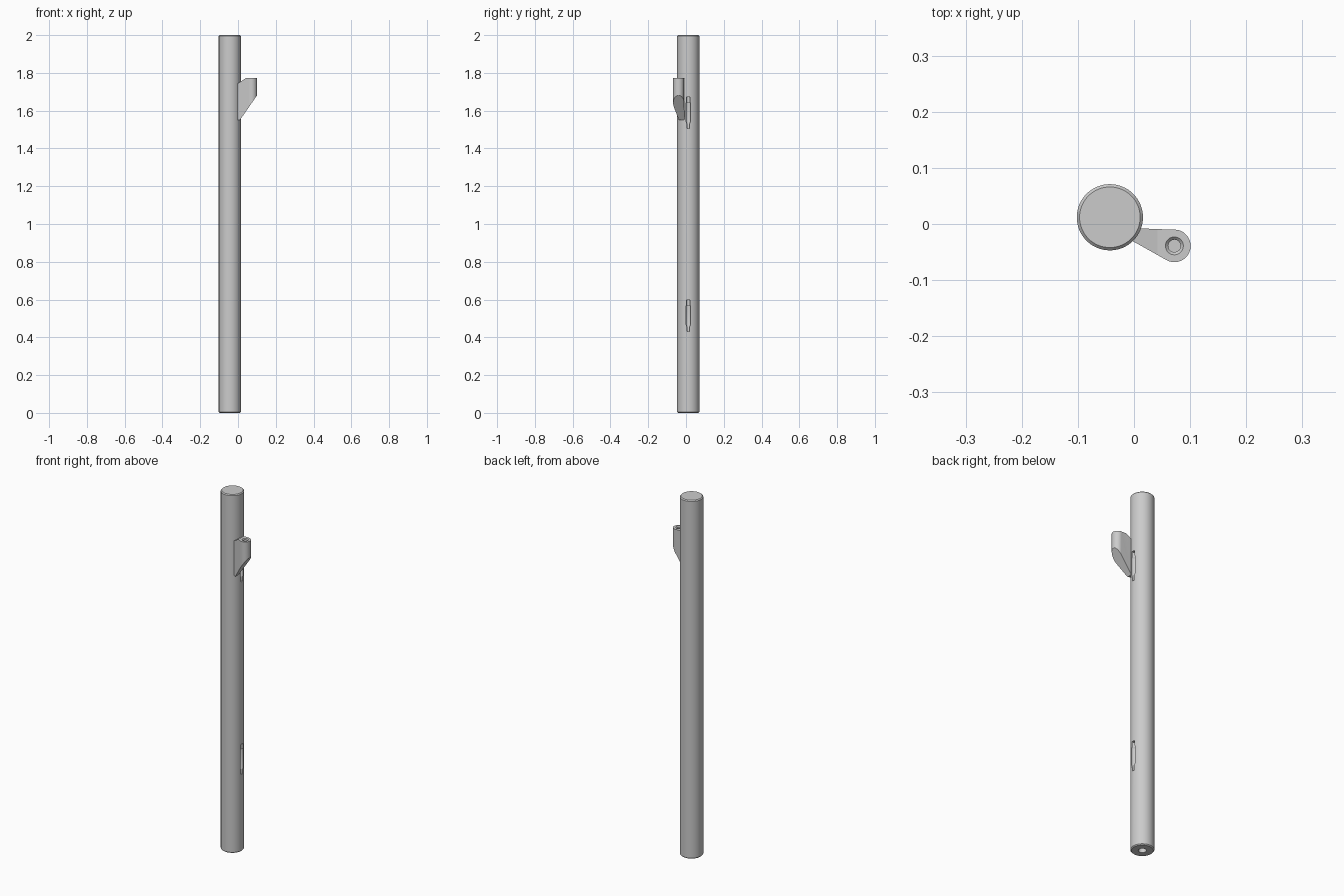
import bpy, bmesh, math
from mathutils import Vector

old = bpy.data.objects.get("Cube")
if old:
    bpy.data.objects.remove(old, do_unlink=True)

grey = bpy.data.materials.new("plain_grey")
grey.use_nodes = True
grey.diffuse_color = (0.6, 0.6, 0.6, 1)
grey.node_tree.nodes["Principled BSDF"].inputs["Base Color"].default_value = (0.6, 0.6, 0.6, 1)

POLE = Vector((-0.043, 0.012, 0))
POLE_R = 0.059
SOCKET = Vector((0.072, -0.039, 0))
SOCKET_R = 0.029


def finish(name, bm):
    bmesh.ops.recalc_face_normals(bm, faces=bm.faces[:])
    mesh = bpy.data.meshes.new(name)
    bm.to_mesh(mesh)
    bm.free()
    mesh.materials.append(grey)
    obj = bpy.data.objects.new(name, mesh)
    bpy.context.collection.objects.link(obj)
    return obj


def lathe(name, centre, profile, sides):
    """Closed solid turned round a vertical axis from (radius, height) rings."""
    bm = bmesh.new()
    rings = []
    for r, z in profile:
        rings.append([bm.verts.new((centre.x + r * math.cos(math.tau * i / sides),
                                    centre.y + r * math.sin(math.tau * i / sides), z))
                      for i in range(sides)])
    for a, b in zip(rings, rings[1:]):
        for i in range(sides):
            j = (i + 1) % sides
            bm.faces.new((a[i], a[j], b[j], b[i]))
    bm.faces.new(rings[0][::-1])
    bm.faces.new(rings[-1])
    return finish(name, bm)


def carve(obj, cutters):
    bpy.context.view_layer.objects.active = obj
    for c in cutters:
        mod = obj.modifiers.new("cut", 'BOOLEAN')
        mod.operation = 'DIFFERENCE'
        mod.solver = 'EXACT'
        mod.object = c
        bpy.ops.object.modifier_apply(modifier=mod.name)
        bpy.data.objects.remove(c, do_unlink=True)


def smooth(obj):
    bpy.ops.object.select_all(action='DESELECT')
    obj.select_set(True)
    bpy.context.view_layer.objects.active = obj
    bpy.ops.object.shade_smooth_by_angle(angle=math.radians(30))


# Pole with chamfered ends
c = 0.005
pole = lathe("pole", POLE, [(POLE_R - c, 0), (POLE_R, c),
                            (POLE_R, 2 - c), (POLE_R - c, 2)], 64)

# Bore in the foot and two tapered slots in the left flank
cutters = [lathe("bore_cutter", POLE, [(0.02, -0.05), (0.02, 0.1)], 32)]
flank = POLE + Vector((POLE_R - 0.004, 0, 0))
for z in (0.43, 1.505):
    cutters.append(lathe("slot_cutter", flank,
                         [(0.007, z), (0.008, z + 0.025), (0.013, z + 0.04),
                          (0.013, z + 0.135), (0.01, z + 0.14), (0.01, z + 0.168)], 24))
carve(pole, cutters)
smooth(pole)

# Bracket: narrow at the pole, rounded at the socket
bm = bmesh.new()
plan = [(-0.002, -0.031), (-0.002, -0.008), (0.015, -0.008)]
start, end, steps = math.radians(95), math.radians(-120), 28
for i in range(steps + 1):
    a = start + (end - start) * i / steps
    plan.append((SOCKET.x + SOCKET_R * math.cos(a), SOCKET.y + SOCKET_R * math.sin(a)))
plan.append((0.004, -0.034))
base = bm.faces.new([bm.verts.new((x, y, 1.55)) for x, y in plan])
grown = bmesh.ops.extrude_face_region(bm, geom=[base])
bmesh.ops.translate(bm, vec=(0, 0, 0.223),
                    verts=[v for v in grown["geom"] if isinstance(v, bmesh.types.BMVert)])

# Trim the sloping underside and the sloping top near the pole
for point, normal in (((0.01, 0, 1.55), (0.13, 0, -0.09)),
                      ((0.042, 0, 1.773), (-0.02, 0, 0.03))):
    cut = bmesh.ops.bisect_plane(bm, geom=bm.verts[:] + bm.edges[:] + bm.faces[:],
                                 plane_co=point, plane_no=normal, clear_outer=True)
    rim = [e for e in cut["geom_cut"] if isinstance(e, bmesh.types.BMEdge)]
    bmesh.ops.holes_fill(bm, edges=rim, sides=0)
bracket = finish("socket_bracket", bm)

# Countersunk socket hole
carve(bracket, [lathe("socket_cutter", SOCKET,
                      [(0.011, 1.69), (0.011, 1.768), (0.016, 1.773), (0.016, 1.80)], 32)])
smooth(bracket)
